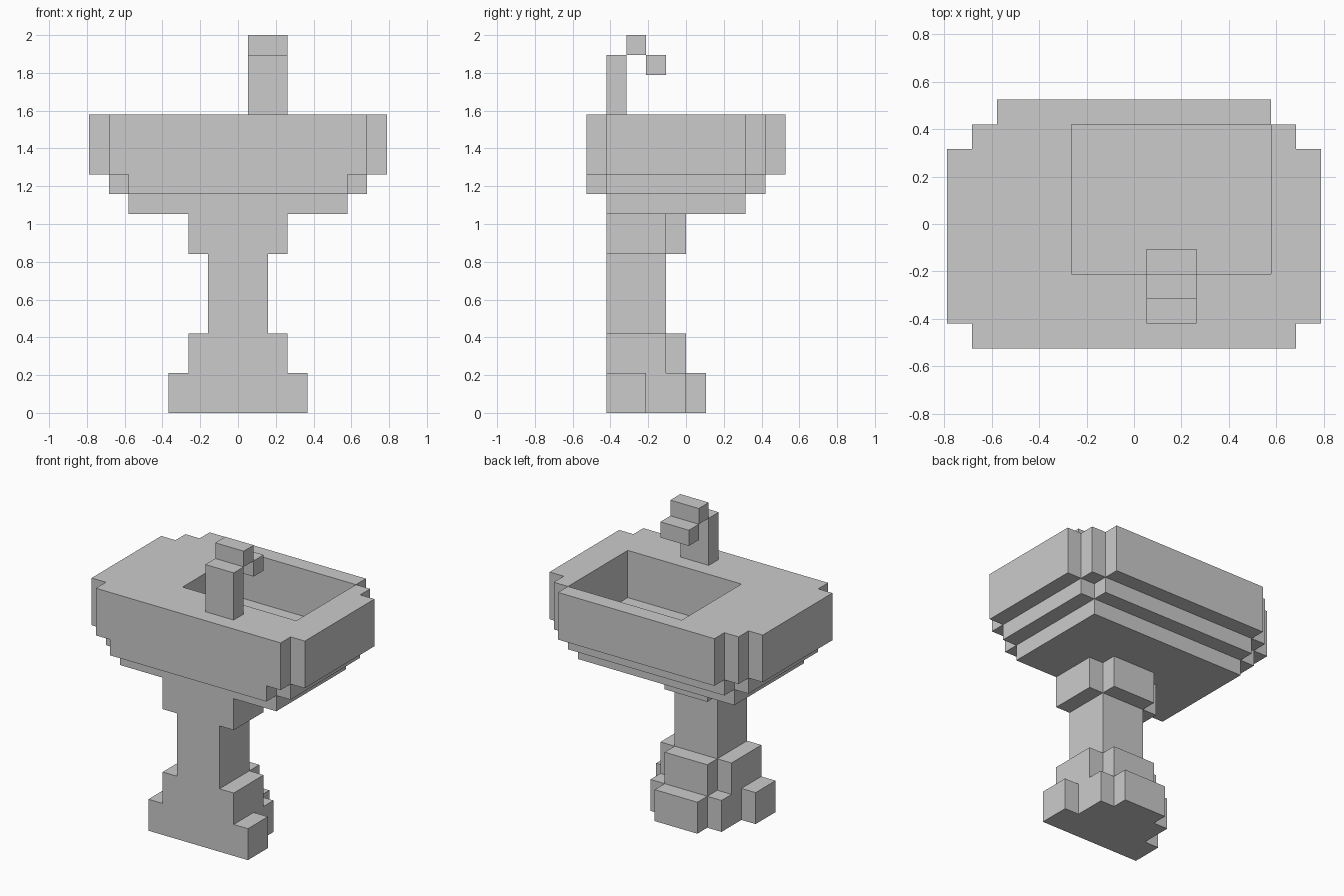
import bpy, bmesh

if "Cube" in bpy.data.objects:
    bpy.data.objects.remove(bpy.data.objects["Cube"])

U = 2 / 19  # one block of the stepped grid


def prism(name, outline, z0, z1):
    """Extrude a closed outline (block units) from z0 to z1."""
    bm = bmesh.new()
    base = bm.faces.new([bm.verts.new((x * U, y * U, z0 * U)) for x, y in outline])
    top = bmesh.ops.extrude_face_region(bm, geom=[base])["geom"]
    verts = [v for v in top if isinstance(v, bmesh.types.BMVert)]
    bmesh.ops.translate(bm, verts=verts, vec=(0, 0, (z1 - z0) * U))
    bmesh.ops.recalc_face_normals(bm, faces=bm.faces)
    mesh = bpy.data.meshes.new(name)
    bm.to_mesh(mesh)
    bm.free()
    obj = bpy.data.objects.new(name, mesh)
    bpy.context.collection.objects.link(obj)
    return obj


def stepped(name, y_front, steps, z0, z1):
    """Mirrored stepped outline; steps = (half width, y where it ends)."""
    half, y = [], y_front
    for w, y_end in steps:
        half += [(w, y), (w, y_end)]
        y = y_end
    return prism(name, half + [(-x, y) for x, y in reversed(half)], z0, z1)


def block(name, x0, x1, y0, y1, z0, z1):
    return prism(name, [(x0, y0), (x1, y0), (x1, y1), (x0, y1)], z0, z1)


# Pedestal
stepped("pedestal_foot", -4, [(3.5, -2), (2.5, 0), (1.5, 1)], 0, 2)
stepped("pedestal_lower_step", -4, [(2.5, -1), (1.5, 0)], 2, 4)
stepped("pedestal_column", -4, [(1.5, -1)], 4, 8)
stepped("pedestal_collar", -4, [(2.5, -1), (1.5, 0)], 8, 10)

# Basin: two lower tiers (the upper one is the bowl floor) and the rim
stepped("basin_bottom", -4, [(5.5, 3)], 10, 11)
stepped("basin_floor", -5, [(5.5, -4), (6.5, 3), (5.5, 4)], 11, 12)
rim = stepped("basin_rim", -5, [(6.5, -4), (7.5, 3), (6.5, 4), (5.5, 5)], 12, 15)

# Off-centre bowl opening cut through the rim
cutter = block("bowl_cutter", -2.5, 5.5, -2, 4, 11, 16)
cutter.hide_render = True
cutter.display_type = 'WIRE'
cut = rim.modifiers.new("bowl", 'BOOLEAN')
cut.operation = 'DIFFERENCE'
cut.solver = 'EXACT'
cut.object = cutter

# Tap: upright, crook and spout
block("tap_upright", 0.5, 2.5, -4, -3, 15, 18)
block("tap_crook", 0.5, 2.5, -3, -2, 18, 19)
block("tap_spout", 0.5, 2.5, -2, -1, 17, 18)
